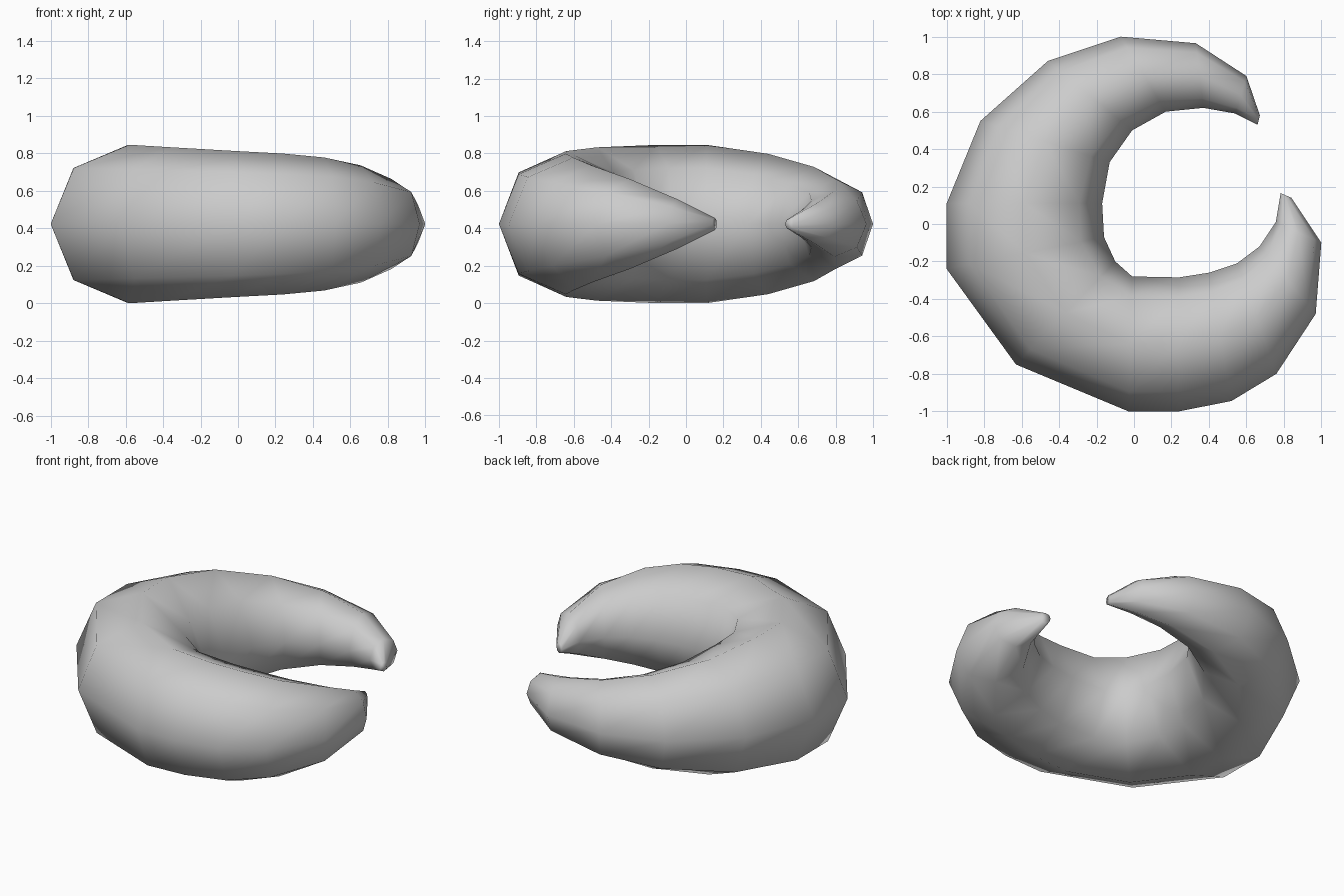
import bpy, bmesh, math

if "Cube" in bpy.data.objects:
    bpy.data.objects.remove(bpy.data.objects["Cube"])

SIDES = 8
MID_Z = 0.423

# Cross-sections from tip to tip: outer x, outer y, inner x, inner y, half height
SECTIONS = [
    (0.672, 0.58, 0.66, 0.53, 0.03),
    (0.60, 0.79, 0.54, 0.59, 0.105),
    (0.33, 0.965, 0.37, 0.62, 0.175),
    (-0.07, 1.00, 0.17, 0.60, 0.24),
    (-0.46, 0.87, -0.01, 0.50, 0.305),
    (-0.82, 0.55, -0.13, 0.33, 0.375),
    (-1.00, 0.11, -0.17, 0.11, 0.423),
    (-1.00, -0.24, -0.16, -0.07, 0.423),
    (-0.63, -0.75, -0.10, -0.20, 0.41),
    (-0.03, -1.00, -0.01, -0.28, 0.39),
    (0.24, -1.00, 0.24, -0.285, 0.376),
    (0.52, -0.945, 0.40, -0.26, 0.355),
    (0.76, -0.80, 0.55, -0.21, 0.313),
    (0.97, -0.48, 0.67, -0.12, 0.24),
    (1.00, -0.10, 0.757, 0.01, 0.132),
    (0.84, 0.14, 0.783, 0.165, 0.034),
]


def ring(bm, ox, oy, ix, iy, half_height):
    """Upright octagonal ring spanning the outer and inner points."""
    verts = []
    for k in range(SIDES):
        a = math.tau * k / SIDES
        c = math.cos(a) / 2
        verts.append(bm.verts.new(((ox + ix) / 2 + (ox - ix) * c,
                                   (oy + iy) / 2 + (oy - iy) * c,
                                   MID_Z + half_height * math.sin(a))))
    return verts


# Crescent roll: rings bridged into one closed, tapering body
bm = bmesh.new()
rings = [ring(bm, *s) for s in SECTIONS]
for a, b in zip(rings, rings[1:]):
    for k in range(SIDES):
        n = (k + 1) % SIDES
        bm.faces.new((a[k], a[n], b[n], b[k]))
bm.faces.new(rings[0])
bm.faces.new(rings[-1])
bmesh.ops.recalc_face_normals(bm, faces=bm.faces)
for f in bm.faces:
    f.smooth = True

mesh = bpy.data.meshes.new("crescent_roll")
bm.to_mesh(mesh)
bm.free()
bpy.context.collection.objects.link(bpy.data.objects.new("crescent_roll", mesh))
